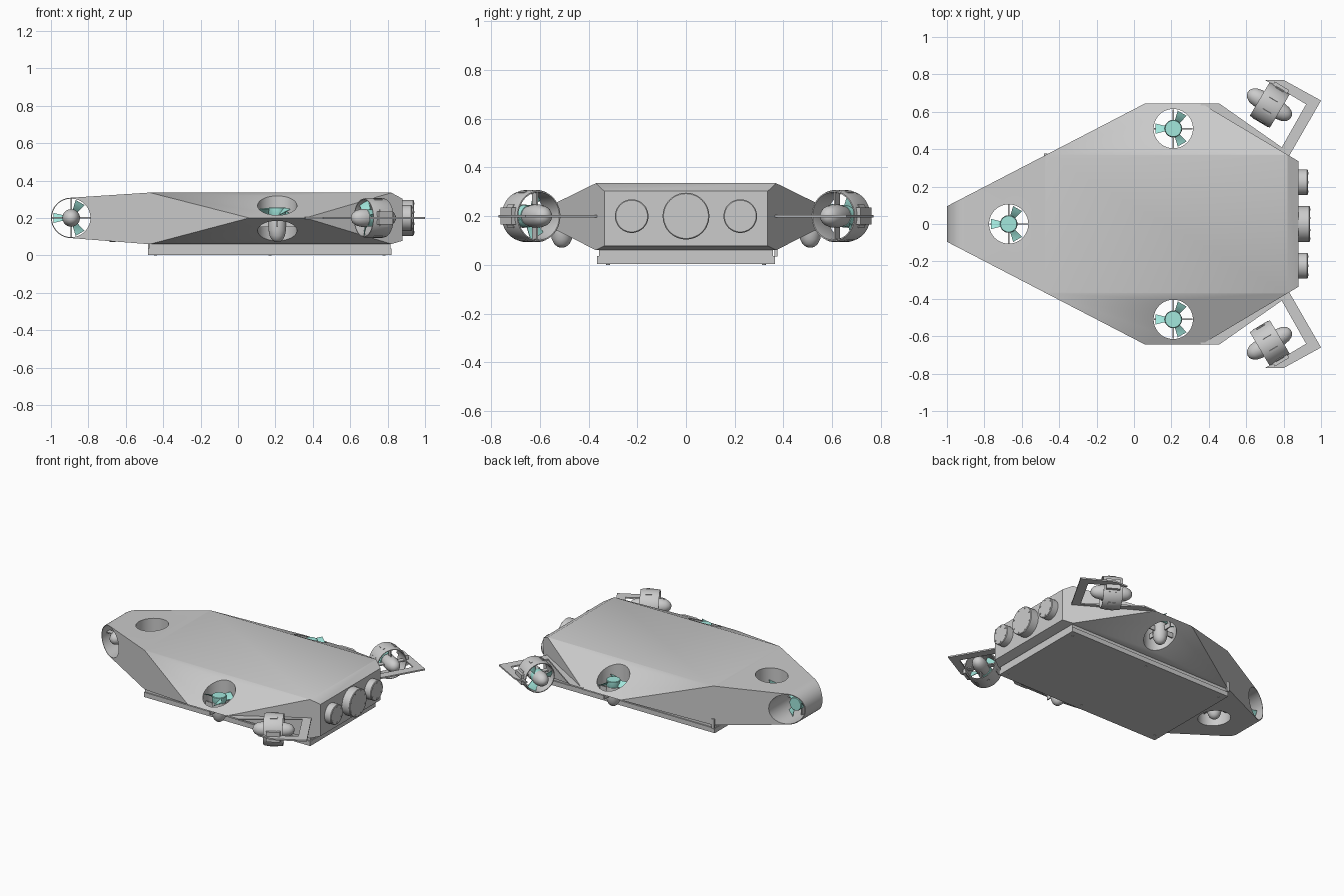
import bpy, bmesh, math
from mathutils import Vector, Matrix

if "Cube" in bpy.data.objects:
    bpy.data.objects.remove(bpy.data.objects["Cube"])

teal = bpy.data.materials.new("teal_blades")
teal.diffuse_color = (0.36, 0.80, 0.72, 1)
teal.use_nodes = True
teal.node_tree.nodes["Principled BSDF"].inputs["Base Color"].default_value = teal.diffuse_color
I4 = Matrix.Identity(4)


def finish(name, bm, mat=None, matrix=I4, angle=30):
    bmesh.ops.recalc_face_normals(bm, faces=bm.faces[:])
    me = bpy.data.meshes.new(name)
    bm.to_mesh(me)
    bm.free()
    ob = bpy.data.objects.new(name, me)
    bpy.context.collection.objects.link(ob)
    ob.matrix_world = matrix
    if mat:
        me.materials.append(mat)
    smooth(ob, angle)
    return ob


def smooth(ob, angle=30):
    bpy.ops.object.select_all(action='DESELECT')
    ob.select_set(True)
    bpy.context.view_layer.objects.active = ob
    bpy.ops.object.shade_smooth_by_angle(angle=math.radians(angle))


def extrude(bm, pts, vec):
    f = bm.faces.new([bm.verts.new(p) for p in pts])
    g = bmesh.ops.extrude_face_region(bm, geom=[f])['geom']
    bmesh.ops.translate(bm, verts=[v for v in g if isinstance(v, bmesh.types.BMVert)], vec=vec)


def add_box(bm, size, matrix):
    bmesh.ops.create_cube(bm, size=1, matrix=matrix @ Matrix.Diagonal((*size, 1)))


def add_cyl(bm, r, depth, matrix, seg=40):
    bmesh.ops.create_cone(bm, cap_ends=True, segments=seg, radius1=r, radius2=r,
                          depth=depth, matrix=matrix)


def lathe(bm, prof, closed=False, seg=36):
    vs = [bm.verts.new((r, 0, z)) for r, z in prof]
    n = len(vs)
    es = [bm.edges.new((vs[i], vs[(i + 1) % n])) for i in range(n if closed else n - 1)]
    bmesh.ops.spin(bm, geom=vs + es, cent=(0, 0, 0), axis=(0, 0, 1),
                   angle=2 * math.pi, steps=seg)
    bmesh.ops.remove_doubles(bm, verts=bm.verts[:], dist=1e-5)


def along(loc, d):
    return Matrix.Translation(loc) @ Vector(d).to_track_quat('Z', 'Y').to_matrix().to_4x4()


# hull: side profile extruded across, then trimmed to plan outline and hexagonal section
bm = bmesh.new()
prof = [(0.82, 0.06), (0.88, 0.078), (0.88, 0.302), (0.82, 0.335), (-0.48, 0.335)]
for i in range(25):
    a = math.pi / 2 + math.pi * i / 24
    prof.append((-0.892 + 0.108 * math.cos(a), 0.2 + 0.108 * math.sin(a)))
prof.append((-0.48, 0.06))
extrude(bm, [(x, -0.8, z) for x, z in prof], (0, 1.6, 0))
for s in (-1, 1):
    cuts = [((-1, s * 0.095, 0), (-0.55, s * 1.06, 0)),
            ((0, s * 0.645, 0), (0, s, 0)),
            ((0.82, s * 0.371, 0), (0.274, s * 0.46, 0)),
            ((0, s * 0.645, 0.2), (0, s * 0.135, 0.275)),
            ((0, s * 0.645, 0.2), (0, s * 0.14, -0.275))]
    for co, no in cuts:
        bmesh.ops.bisect_plane(bm, geom=bm.verts[:] + bm.edges[:] + bm.faces[:], dist=1e-5,
                               plane_co=co, plane_no=Vector(no).normalized(), clear_outer=True)
        bmesh.ops.holes_fill(bm, edges=[e for e in bm.edges if e.is_boundary], sides=0)
hull = finish("hull", bm)

# thruster tunnels cut through the hull
tunnels = [((-0.67, 0, 0.2), (0, 0, 1), 0.105), ((0.21, 0.51, 0.2), (0, 0, 1), 0.105),
           ((0.21, -0.51, 0.2), (0, 0, 1), 0.105), ((-0.892, 0, 0.2), (0, 1, 0), 0.103)]
bm = bmesh.new()
for loc, d, r in tunnels:
    add_cyl(bm, r, 0.9, along(loc, d), 48)
cutter = finish("tunnel_cutter", bm)
cutter.hide_render = True
mod = hull.modifiers.new("tunnels", 'BOOLEAN')
mod.operation = 'DIFFERENCE'
mod.solver = 'EXACT'
mod.object = cutter
bpy.context.view_layer.objects.active = hull
bpy.ops.object.modifier_apply(modifier="tunnels")
bpy.data.objects.remove(cutter)
smooth(hull)


def thruster(name, loc, d, ducted=False):
    m = along(loc, d)
    # motor pod and supporting struts
    bm = bmesh.new()
    lathe(bm, [(0, -0.13), (0.016, -0.127), (0.031, -0.115), (0.041, -0.095), (0.047, -0.065),
               (0.047, -0.02), (0.042, 0.01), (0, 0.01)])
    if ducted:
        lathe(bm, [(0, 0.056), (0.048, 0.056), (0.048, 0.075), (0.042, 0.105),
                   (0.03, 0.125), (0.014, 0.137), (0, 0.139)])
    finish(name + "_motor", bm, matrix=m)
    bm = bmesh.new()
    for k in range(4):
        add_box(bm, (0.064, 0.008, 0.035),
                Matrix.Rotation(k * math.pi / 2, 4, 'Z') @ Matrix.Translation((0.071, 0, -0.03)))
    finish(name + "_struts", bm, matrix=m)
    # propeller hub and three twisted blades
    bm = bmesh.new()
    lathe(bm, [(0, 0.012), (0.044, 0.012), (0.046, 0.016), (0.046, 0.052), (0.043, 0.056), (0, 0.056)])
    for k in range(3):
        rows = []
        for i in range(5):
            t = i / 4
            r, tw, w = 0.04 + 0.055 * t, math.radians(50 - 25 * t), 0.022 + 0.008 * t
            rot = Matrix.Rotation(k * 2 * math.pi / 3, 3, 'Z')
            rows.append([[bm.verts.new(rot @ Vector((r, u * w * math.cos(tw),
                          0.034 + u * w * math.sin(tw) + h))) for u in (-1, 0, 1)]
                         for h in (-0.002, 0.002)])
        rings = [a + b[::-1] for a, b in rows]
        for p, q in zip(rings, rings[1:]):
            for j in range(6):
                bm.faces.new((p[j], p[(j + 1) % 6], q[(j + 1) % 6], q[j]))
        bm.faces.new(rings[0])
        bm.faces.new(rings[-1])
    finish(name + "_propeller", bm, teal, m)
    # duct ring with clamp lugs
    if ducted:
        bm = bmesh.new()
        lathe(bm, [(0.098, -0.06), (0.103, -0.06), (0.107, -0.045), (0.107, 0.04), (0.103, 0.065),
                   (0.098, 0.065), (0.095, 0.04), (0.095, -0.04)], closed=True, seg=48)
        for k in range(8):
            add_box(bm, (0.006, 0.014, 0.05),
                    Matrix.Rotation((k + 0.5) * math.pi / 4, 4, 'Z') @ Matrix.Translation((0.107, 0, 0)))
        finish(name + "_duct", bm, matrix=m)


for n, (loc, d, r) in zip(("rear_lift", "left_lift", "right_lift", "side_push"), tunnels):
    thruster(n + "_thruster", loc, d)

# outrigger plates with angled ducted thrusters
outline = [(0.34, 0.60), (0.36, 0.645), (0.455, 0.645), (0.79, 0.41), (0.92, 0.64), (0.82, 0.70),
           (0.70, 0.77), (0.80, 0.77), (1.0, 0.66), (0.83, 0.365), (0.70, 0.40)]
for s, n in ((1, "left"), (-1, "right")):
    bm = bmesh.new()
    extrude(bm, [(x, s * y, 0.195) for x, y in outline], (0, 0, 0.01))
    finish(n + "_outrigger_plate", bm)
    thruster(n + "_drive_thruster", (0.728, s * 0.635, 0.2), (-0.86, s * 0.51, 0), True)
    bm = bmesh.new()
    add_box(bm, (0.09, 0.025, 0.07),
            Matrix.Translation((0.785, s * 0.728, 0.2)) @ Matrix.Rotation(-s * math.radians(31), 4, 'Z'))
    finish(n + "_duct_bracket", bm)

# viewing ports with bolt circles on the end face
for n, y, r, x1, nb in (("centre", 0, 0.096, 0.94, 8), ("left", 0.223, 0.069, 0.93, 6),
                        ("right", -0.223, 0.069, 0.93, 6)):
    bm = bmesh.new()
    lathe(bm, [(0, 0), (r, 0), (r, x1 - 0.874), (r - 0.004, x1 - 0.87), (0, x1 - 0.87)], seg=48)
    for k in range(nb):
        a = 2 * math.pi * (k + 0.5) / nb
        add_cyl(bm, 0.006, 0.006, Matrix.Translation(((r - 0.013) * math.cos(a),
                (r - 0.013) * math.sin(a), x1 - 0.87)), 10)
    finish(n + "_port", bm, matrix=along((0.87, y, 0.2), (1, 0, 0)))

# keel tray: lower slab, upper slab, bolts and corner post
for n, hy, z0, z1, x0, x2 in (("keel_slab", 0.365, 0.003, 0.036, -0.48, 0.82),
                              ("keel_spacer", 0.357, 0.036, 0.065, -0.475, 0.815)):
    bm = bmesh.new()
    add_box(bm, (x2 - x0, 2 * hy, z1 - z0), Matrix.Translation(((x0 + x2) / 2, 0, (z0 + z1) / 2)))
    finish(n, bm)
bm = bmesh.new()
for x in (-0.44, 0.17, 0.78):
    for y in (-0.32, 0.32):
        add_cyl(bm, 0.008, 0.006, Matrix.Translation((x, y, 0.003)), 12)
finish("keel_bolts", bm)
bm = bmesh.new()
add_box(bm, (0.02, 0.012, 0.07), Matrix.Translation((-0.472, 0.37, 0.07)))
finish("corner_post", bm)
